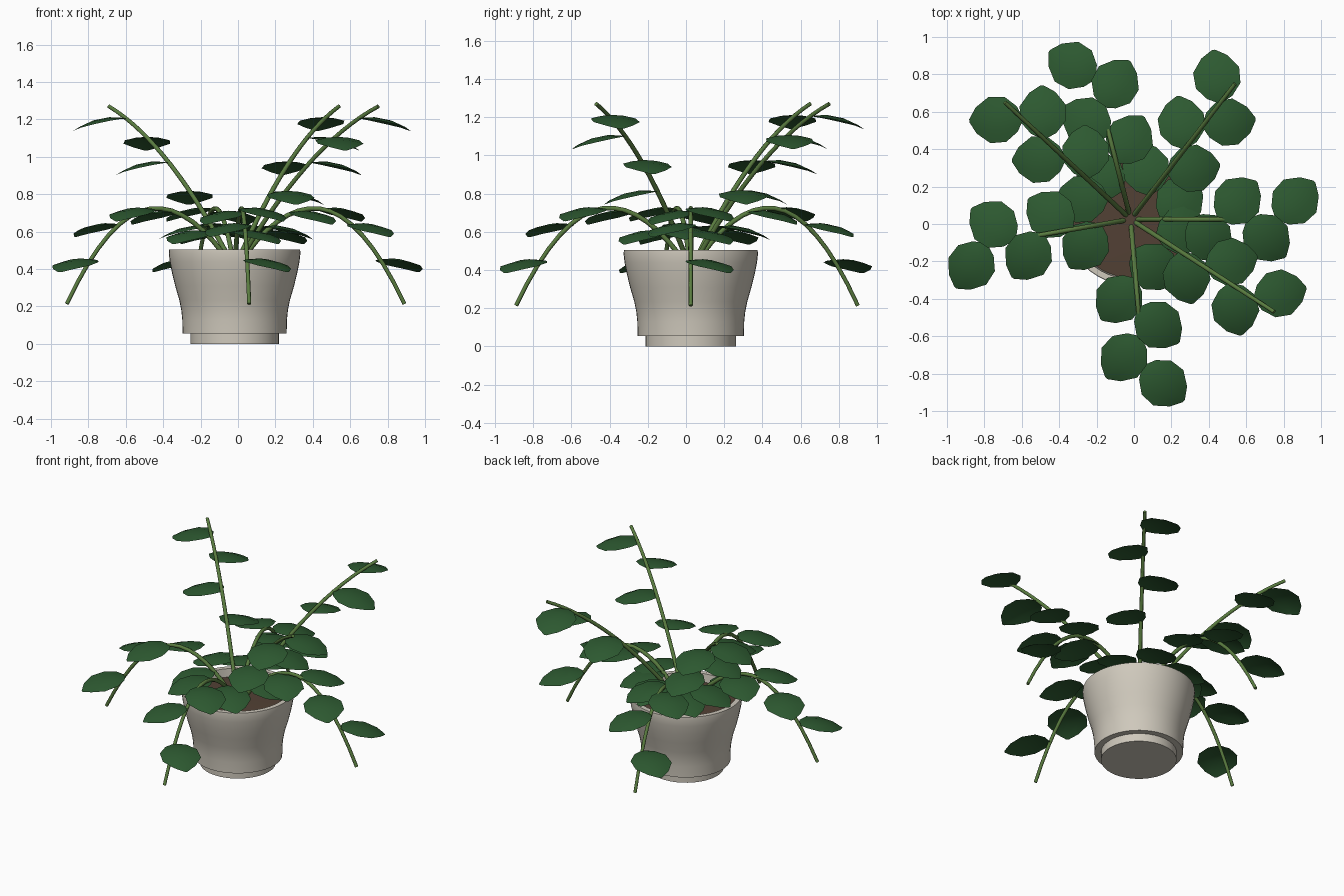
import bpy, bmesh, math
from mathutils import Matrix, Vector

cube = bpy.data.objects.get("Cube")
if cube:
    bpy.data.objects.remove(cube)


def material(name, rgb):
    m = bpy.data.materials.new(name)
    m.use_nodes = True
    m.diffuse_color = (*rgb, 1)
    bsdf = m.node_tree.nodes["Principled BSDF"]
    bsdf.inputs["Base Color"].default_value = (*rgb, 1)
    bsdf.inputs["Roughness"].default_value = 0.7
    return m


CERAMIC = material("cream_ceramic", (0.62, 0.58, 0.50))
SOIL = material("brown_soil", (0.085, 0.052, 0.035))
STEM = material("light_green_stem", (0.10, 0.20, 0.05))
LEAF = material("dark_green_leaf", (0.026, 0.10, 0.030))
CENTRE = Vector((-0.018, 0.025, 0))


def add_object(name, data, mat, matrix=None):
    obj = bpy.data.objects.new(name, data)
    if not data.materials:
        data.materials.append(mat)
    bpy.context.collection.objects.link(obj)
    obj.matrix_world = matrix or Matrix.Translation(CENTRE)
    return obj


def lathe(name, profile, mat, sides=48):
    """Spin a (radius, height) profile about the pot axis."""
    bm = bmesh.new()
    verts = [bm.verts.new((r, 0, z)) for r, z in profile]
    edges = [bm.edges.new(pair) for pair in zip(verts, verts[1:])]
    bmesh.ops.spin(bm, geom=verts + edges, cent=(0, 0, 0), axis=(0, 0, 1),
                   angle=math.tau, steps=sides, use_duplicate=False)
    bmesh.ops.remove_doubles(bm, verts=bm.verts, dist=0.0001)
    bmesh.ops.recalc_face_normals(bm, faces=bm.faces)
    mesh = bpy.data.meshes.new(name)
    bm.to_mesh(mesh)
    bm.free()
    obj = add_object(name, mesh, mat)
    bpy.ops.object.select_all(action="DESELECT")
    obj.select_set(True)
    bpy.context.view_layer.objects.active = obj
    bpy.ops.object.shade_smooth_by_angle(angle=math.radians(35))
    return obj


# Pot with a foot ring, hollow rim and soil inside
lathe("pot", [(0, 0), (0.237, 0), (0.237, 0.055), (0.278, 0.055), (0.28, 0.13),
              (0.285, 0.18), (0.296, 0.235), (0.318, 0.31), (0.335, 0.38),
              (0.347, 0.44), (0.352, 0.485), (0.35, 0.505), (0.318, 0.505),
              (0.308, 0.42), (0, 0.42)], CERAMIC)
lathe("soil", [(0, 0.455), (0.15, 0.455), (0.311, 0.45)], SOIL)


# Shared leaf: round blade with a soft tip, arched lengthwise and domed across
def leaf_mesh():
    length = 0.285
    rows = [(0, 0.012), (0.1, 0.068), (0.32, 0.12), (0.62, 0.124), (0.87, 0.07), (1, 0.008)]
    bm = bmesh.new()
    grid = []
    for s, half in rows:
        arch = 0.07 * s - 0.135 * s * s
        grid.append([bm.verts.new((s * length, half * u,
                                   arch - 0.02 * (half * u / 0.124) ** 2))
                     for u in (-1, -0.5, 0, 0.5, 1)])
    for a, b in zip(grid, grid[1:]):
        for i in range(4):
            bm.faces.new((a[i], b[i], b[i + 1], a[i + 1]))
    for f in bm.faces:
        f.smooth = True
    mesh = bpy.data.meshes.new("leaf")
    bm.to_mesh(mesh)
    bm.free()
    return mesh


LEAF_MESH = leaf_mesh()


def upright(t):
    return 0.40 + 1.33 * t - 0.46 * t * t


def drooping(t):
    if t < 0.47:
        return 0.725 - 1.5 * (0.47 - t) ** 2
    return 0.725 - 1.82 * (t - 0.47) ** 2


def branch(name, tip, height):
    """Curved stem with five leaves alternating left and right."""
    tip = Vector((*tip, 0))

    def at(t):
        p = CENTRE.lerp(tip, t)
        p.z = height(t)
        return p

    curve = bpy.data.curves.new(name + "_stem", "CURVE")
    curve.dimensions = "3D"
    curve.bevel_depth = 0.0135
    curve.bevel_resolution = 2
    curve.use_fill_caps = True
    spline = curve.splines.new("POLY")
    steps = 16
    spline.points.add(steps)
    for i, point in enumerate(spline.points):
        point.co = (*at(i / steps), 1)
        point.radius = 1 - 0.2 * i / steps
    add_object(name + "_stem", curve, STEM, Matrix())

    heading = math.atan2(tip.y - CENTRE.y, tip.x - CENTRE.x)
    for k in range(5):
        side = 1 if k % 2 == 0 else -1
        turn = Matrix.Rotation(heading + side * math.pi / 4, 4, "Z")
        place = Matrix.Translation(at(0.18 + 0.17 * k))
        add_object(f"{name}_leaf_{k + 1}", LEAF_MESH, LEAF, place @ turn)


# Three tall branches and four hanging ones
branch("tall_back_right", (-0.69, 0.65), upright)
branch("tall_back_left", (0.54, 0.75), upright)
branch("tall_front_left", (0.75, -0.47), upright)
branch("hanging_left", (0.89, 0.025), drooping)
branch("hanging_right", (-0.915, -0.13), drooping)
branch("hanging_front", (0.06, -0.89), drooping)
branch("hanging_back", (-0.24, 0.90), drooping)
